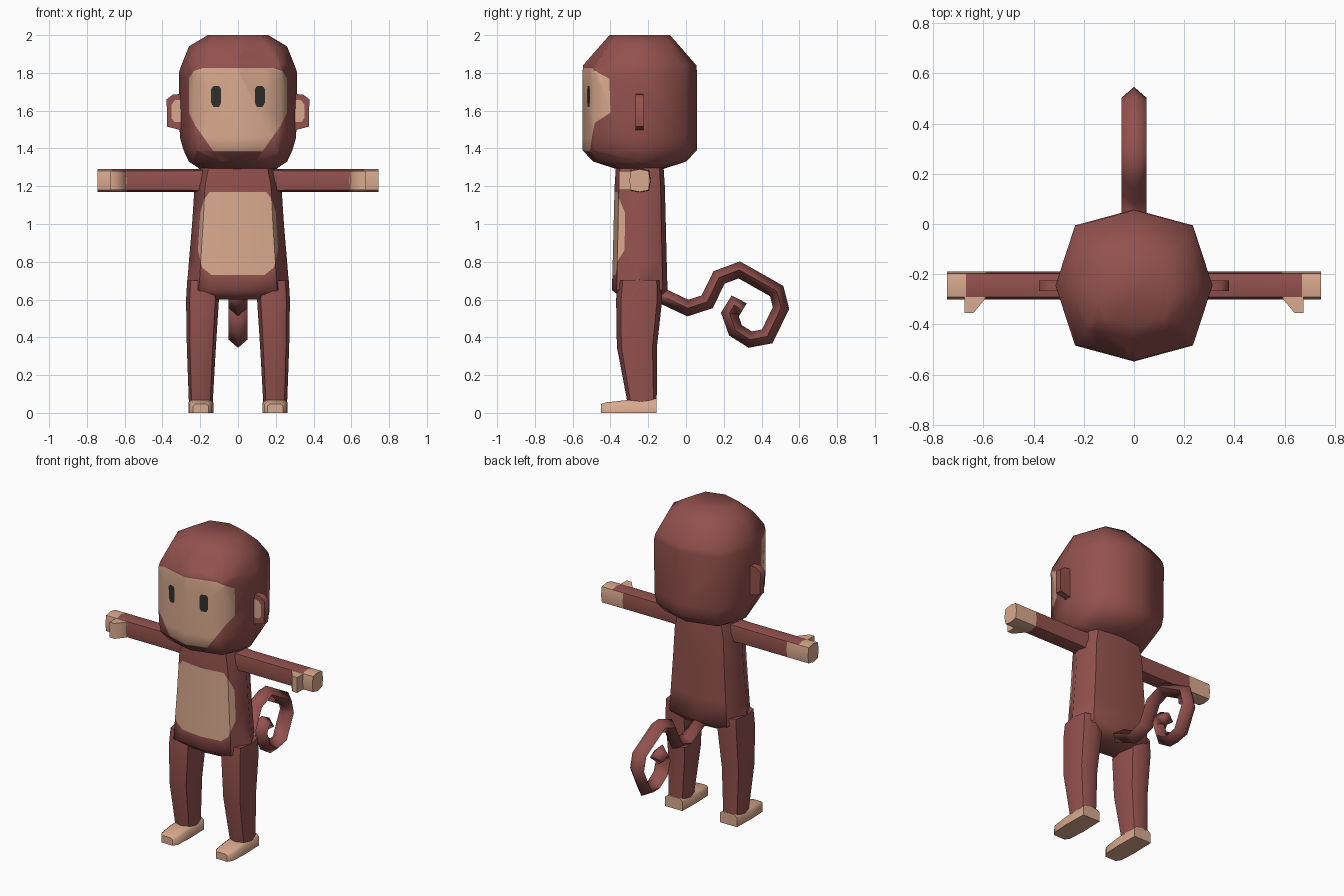
import bpy, bmesh, math
from mathutils import Vector

if "Cube" in bpy.data.objects:
    bpy.data.objects.remove(bpy.data.objects["Cube"])


def material(name, rgb):
    m = bpy.data.materials.new(name)
    m.diffuse_color = (*rgb, 1)
    m.use_nodes = True
    m.node_tree.nodes["Principled BSDF"].inputs["Base Color"].default_value = m.diffuse_color
    return m


MATS = [material("brown fur", (0.29, 0.083, 0.075)),
        material("tan skin", (0.70, 0.40, 0.27)),
        material("dark eye", (0.03, 0.028, 0.027))]


def loft(rings):
    """Skin a list of point rings into a closed tube."""
    bm = bmesh.new()
    vs = [[bm.verts.new(p) for p in r] for r in rings]
    n = len(vs[0])
    for a, b in zip(vs, vs[1:]):
        for i in range(n):
            j = (i + 1) % n
            bm.faces.new((a[i], a[j], b[j], b[i]))
    bm.faces.new(vs[0])
    bm.faces.new(vs[-1])
    bmesh.ops.recalc_face_normals(bm, faces=bm.faces)
    return bm


def octagon(ra, rb, ka, kb):
    """Eight points; diagonals pushed out by ka, kb."""
    return [(ra, 0), (ra * ka, rb * kb), (0, rb), (-ra * ka, rb * kb),
            (-ra, 0), (-ra * ka, -rb * kb), (0, -rb), (ra * ka, -rb * kb)]


def upright(rings, ka, kb):
    """Loft of (z, cx, cy, rx, ry) octagons stacked along z."""
    return loft([[(cx + a, cy + b, z) for a, b in octagon(rx, ry, ka, kb)]
                 for z, cx, cy, rx, ry in rings])


def paint(bm, outline, mat):
    """Cut a convex front-view (x, z) outline into front faces and colour it."""
    mid = sum((Vector((x, 0, z)) for x, z in outline), Vector()) / len(outline)
    faces = [f for f in bm.faces if f.normal.y < -0.05]
    for i, (x, z) in enumerate(outline):
        p = Vector((x, 0, z))
        x2, z2 = outline[(i + 1) % len(outline)]
        no = Vector((z2 - z, 0, x - x2)).normalized()
        if no.dot(mid - p) < 0:
            no = -no
        geom = set(faces)
        for f in faces:
            geom.update(f.edges)
            geom.update(f.verts)
        res = bmesh.ops.bisect_plane(bm, geom=list(geom), dist=1e-5,
                                     plane_co=p, plane_no=no)
        faces = [f for f in res["geom"] if isinstance(f, bmesh.types.BMFace)
                 and no.dot(f.calc_center_median() - p) > 0]
    for f in faces:
        f.material_index = mat


def mirrored(half):
    return half + [(-x, z) for x, z in reversed(half)]


def finish(bm, name, mirror=False, angle=55):
    me = bpy.data.meshes.new(name)
    bm.normal_update()
    bm.to_mesh(me)
    bm.free()
    for m in MATS:
        me.materials.append(m)
    me.shade_smooth()
    me.set_sharp_from_angle(angle=math.radians(angle))
    ob = bpy.data.objects.new(name, me)
    bpy.context.collection.objects.link(ob)
    if mirror:
        ob.modifiers.new("mirror", "MIRROR").use_mirror_merge = False
    return ob


def all_skin(bm):
    for f in bm.faces:
        f.material_index = 1


# Head with face patch and eyes
Y = -0.245
bm = upright([(1.29, 0, Y, .20, .12), (1.33, 0, Y, .26, .245), (1.39, 0, Y, .288, .303),
              (1.46, 0, Y, .308, .303), (1.80, 0, Y, .313, .303), (1.84, 0, Y, .30, .30),
              (1.94, 0, Y, .26, .213), (2.0, 0, Y, .16, .16)], .75, .79)
paint(bm, mirrored([(.14, 1.385), (.18, 1.43), (.225, 1.52), (.26, 1.57),
                    (.26, 1.77), (.235, 1.81), (.19, 1.825)]), 1)
for s in (-1, 1):
    paint(bm, [(s * x, z) for x, z in ((.09, 1.64), (.10, 1.62), (.13, 1.62), (.142, 1.64),
                                       (.142, 1.715), (.13, 1.73), (.10, 1.73), (.09, 1.715))], 2)
finish(bm, "head", angle=60)

# Ears with inner patch
ear = [(.28, 1.49), (.315, 1.50), (.375, 1.515), (.378, 1.66), (.345, 1.685), (.28, 1.69)]
bm = loft([[(x, y, z) for x, z in ear] for y in (-.267, -.225)])
paint(bm, [(.28, 1.54), (.335, 1.54), (.352, 1.56), (.352, 1.63), (.335, 1.655), (.28, 1.66)], 1)
finish(bm, "ear", mirror=True)

# Torso with belly patch
bm = upright([(.60, 0, -.24, .20, .09), (.65, 0, Y, .272, .147), (.80, 0, Y, .26, .143),
              (1.0, 0, Y, .243, .138), (1.2, 0, Y, .23, .133), (1.32, 0, Y, .20, .125)], .76, .83)
paint(bm, mirrored([(.14, .73), (.19, .77), (.212, .86), (.20, 1.06), (.18, 1.13), (.15, 1.17)]), 1)
finish(bm, "torso")

# Legs
bm = upright([(.05, .197, -.232, .063, .077), (.35, .194, -.26, .077, .106),
              (.60, .188, -.248, .087, .122), (.70, .187, Y, .082, .115)], .78, .78)
finish(bm, "leg", mirror=True)

# Feet
bm = loft([[(.197 - w, y, 0), (.197 + w, y, 0), (.197 + w, y, h * .8), (.197 + w * .7, y, h),
            (.197 - w * .7, y, h), (.197 - w, y, h * .8)]
           for y, w, h in ((-.45, .04, .047), (-.42, .06, .056), (-.31, .066, .068), (-.155, .062, .076))])
all_skin(bm)
finish(bm, "foot", mirror=True)

# Arms with hands; the fur reaches further along the top
bm = loft([[(x, Y + a, 1.23 + b) for a, b in octagon(.055 * s, .06 * s, .85, .85)]
           for x, s in ((.15, 1.1), (.25, 1), (.59, 1), (.67, 1), (.745, 1))])
for f in bm.faces:
    x = f.calc_center_median().x
    if x > .68 or (x > .6 and f.normal.z < .5):
        f.material_index = 1
finish(bm, "arm", mirror=True)

# Thumbs
bm = loft([[(x, y, z) for x, y in ((.59, -.28), (.595, -.30), (.64, -.355), (.675, -.355), (.675, -.28))]
           for z in (1.18, 1.28)])
all_skin(bm)
finish(bm, "thumb", mirror=True)

# Curled tail: diamond section swept along a spiral in the y-z plane
path = [Vector((0, y, z)) for y, z in (
    (-.16, .635), (.01, .555), (.112, .588), (.175, .717), (.282, .757), (.48, .645), (.503, .555),
    (.43, .405), (.34, .388), (.262, .437), (.23, .527), (.255, .572), (.30, .545))]
rings = []
for i, p in enumerate(path):
    d0 = (p - path[i - 1]).normalized() if i else (path[1] - p).normalized()
    d1 = (path[i + 1] - p).normalized() if i < len(path) - 1 else d0
    t = (d0 + d1).normalized()
    side = Vector((0, -t.z, t.y)) * .041 / max(t.dot(d1), .8)
    out = Vector((.05, 0, 0))
    rings.append([p + out, p + side, p - out, p - side])
finish(loft(rings), "tail", angle=100)
